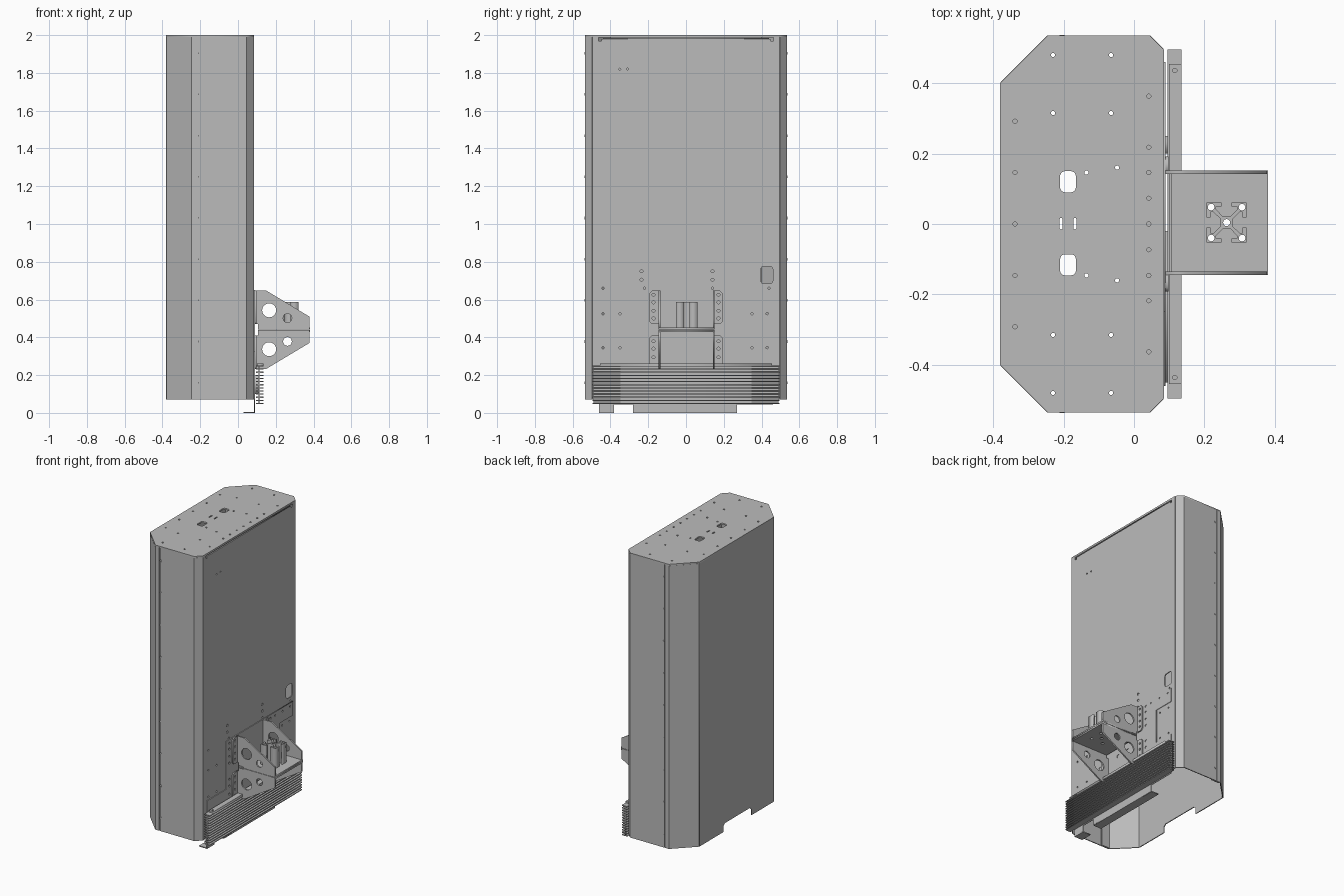
import bpy
import math
from mathutils import Matrix

cube = bpy.data.objects.get("Cube")
if cube:
    bpy.data.objects.remove(cube, do_unlink=True)

grey = bpy.data.materials.new("sheet metal grey")
grey.use_nodes = True
COLOUR = (0.5, 0.5, 0.5, 1)
grey.diffuse_color = COLOUR
grey.node_tree.nodes["Principled BSDF"].inputs["Base Color"].default_value = COLOUR

# Local axes of a plate: across, up, through
PLANES = {
    "xy": ((1, 0, 0), (0, 1, 0), (0, 0, 1)),
    "yz": ((0, 1, 0), (0, 0, 1), (1, 0, 0)),
    "xz": ((1, 0, 0), (0, 0, 1), (0, -1, 0)),
}


def plate(name, plane, lo, hi, outline, holes=()):
    """Flat sheet with holes, extruded from lo to hi along its normal axis."""
    curve = bpy.data.curves.new(name, "CURVE")
    curve.dimensions = "2D"
    curve.fill_mode = "BOTH"
    curve.extrude = (hi - lo) / 2
    for loop in [outline, *holes]:
        spline = curve.splines.new("POLY")
        spline.points.add(len(loop) - 1)
        for point, (u, v) in zip(spline.points, loop):
            point.co = (u, v, 0, 1)
        spline.use_cyclic_u = True
    temp = bpy.data.objects.new(name, curve)
    bpy.context.collection.objects.link(temp)
    graph = bpy.context.evaluated_depsgraph_get()
    mesh = bpy.data.meshes.new_from_object(temp.evaluated_get(graph))
    bpy.data.objects.remove(temp, do_unlink=True)
    a, b, n = PLANES[plane]
    mid = (lo + hi) / 2
    sign = -1 if plane == "xz" else 1
    rows = [(a[i], b[i], n[i], n[i] * mid * sign) for i in range(3)]
    mesh.transform(Matrix(rows + [(0, 0, 0, 1)]))
    mesh.materials.clear()
    mesh.materials.append(grey)
    obj = bpy.data.objects.new(name, mesh)
    bpy.context.collection.objects.link(obj)
    return obj


def rect(u0, u1, v0, v1):
    return [(u0, v0), (u1, v0), (u1, v1), (u0, v1)]


def circle(u, v, r=0.006, n=12):
    return [(u + r * math.cos(i * math.tau / n), v + r * math.sin(i * math.tau / n)) for i in range(n)]


def rounded(u0, u1, v0, v1, r):
    pts = []
    for k, (u, v) in enumerate(rect(u0 + r, u1 - r, v0 + r, v1 - r)):
        for s in range(5):
            t = math.pi + (k + s / 4) * math.pi / 2
            pts.append((u + r * math.cos(t), v + r * math.sin(t)))
    return pts


def wall(name, path, z0, z1):
    """Folded sheet standing on an open path."""
    n = len(path)
    mesh = bpy.data.meshes.new(name)
    mesh.from_pydata([(x, y, z) for z in (z0, z1) for x, y in path], [],
                     [(i, i + 1, n + i + 1, n + i) for i in range(n - 1)])
    mesh.materials.append(grey)
    obj = bpy.data.objects.new(name, mesh)
    bpy.context.collection.objects.link(obj)
    mod = obj.modifiers.new("thickness", "SOLIDIFY")
    mod.thickness = 0.006
    mod.offset = 0
    mod.use_even_offset = True


# Cabinet shell: folded sides, open underneath
BOTTOM, TOP = 0.07, 1.99
for s, side in ((-1, "right"), (1, "left")):
    wall(f"front_corner_{side}", [(-0.212, s * 0.532), (0.045, s * 0.532), (0.082, s * 0.495)], BOTTOM, TOP)
    wall(f"back_corner_{side}", [(-0.377, s * 0.4), (-0.245, s * 0.532), (-0.217, s * 0.532)], BOTTOM, TOP)
    plate(f"seam_strip_{side}", "xz", *sorted((s * 0.521, s * 0.528)), rect(-0.24, -0.18, BOTTOM, TOP))
    for i in range(9):
        z = 0.16 + 0.218 * i
        plate(f"seam_screw_{side}", "xz", *sorted((s * 0.534, s * 0.537)), circle(-0.205, z, 0.007))

# Back wall with a cable notch in the lower edge
plate("back_wall", "yz", -0.38, -0.374,
      [(-0.4, BOTTOM), (-0.16, BOTTOM), (-0.16, 0.11), (-0.145, 0.125), (0.125, 0.125),
       (0.14, 0.11), (0.14, BOTTOM), (0.4, BOTTOM), (0.4, TOP), (-0.4, TOP)])

# Mounting face with its slit, access hole and screw holes
slit = [(-0.462, 1.968), (-0.448, 1.968), (-0.448, 1.98), (0.448, 1.98),
        (0.448, 1.968), (0.462, 1.968), (0.462, 1.987), (-0.462, 1.987)]
face_holes = [slit, rounded(0.395, 0.46, 0.685, 0.775, 0.016)]
face_holes += [circle(y, 1.82, 0.005) for y in (-0.35, -0.31)]
face_holes += [circle(y, z, 0.008) for y in (-0.235, 0.14) for z in (0.705, 0.75)]
face_holes += [circle(y, z) for y in (-0.44, -0.35, 0.35, 0.43) for z in (0.345, 0.525)]
face_holes += [circle(y, 0.66) for y in (-0.44, -0.22, 0.14, 0.44)]
plate("mounting_face", "yz", 0.079, 0.085, rect(-0.495, 0.495, BOTTOM, 1.992), face_holes)

# Lid with cable openings, and ledges below its edge screws
lid_holes = [rounded(-0.21, -0.165, y, y + 0.06, 0.014) for y in (0.09, -0.146)]
lid_holes += [rounded(x - 0.004, x + 0.004, -0.015, 0.017, 0.003) for x in (-0.207, -0.168)]
for s in (-1, 1):
    lid_holes += [circle(x, s * y) for x in (-0.23, -0.065) for y in (0.315, 0.48)]
    lid_holes += [circle(-0.135, s * 0.146), circle(-0.048, s * 0.16)]
    lid_holes += [circle(0.042, s * y) for y in (0.073, 0.146, 0.218, 0.363)]
    lid_holes += [circle(-0.338, s * y) for y in (0.146, 0.292)]
lid_holes += [circle(x, 0) for x in (0.042, -0.338)]
plate("lid", "xy", 1.99, 2.0,
      [(-0.38, -0.4), (-0.245, -0.535), (0.045, -0.535), (0.085, -0.495),
       (0.085, 0.495), (0.045, 0.535), (-0.245, 0.535), (-0.38, 0.4)], lid_holes)
plate("lid_ledge_front", "xy", 1.978, 1.986, rect(0.015, 0.079, -0.44, 0.44))
plate("lid_ledge_back", "xy", 1.978, 1.986, rect(-0.376, -0.31, -0.39, 0.39))

# Adapter sheet on the mounting face, with bent feet below
adapter = [(-0.46, 0), (-0.38, 0), (-0.38, 0.045), (-0.28, 0.045), (-0.28, 0), (0.27, 0),
           (0.27, 0.045), (0.46, 0.045), (0.46, 0.325), (0.32, 0.325), (0.32, 0.555),
           (0.46, 0.555), (0.46, 0.65), (-0.25, 0.65), (-0.25, 0.325), (-0.46, 0.325)]
adapter_holes = [circle(s * 0.22, z, 0.008) for s in (-1, 1)
                 for z in (0.28, 0.335, 0.38, 0.49, 0.535, 0.585, 0.625)]
adapter_holes += [rounded(s * 0.045 - 0.012, s * 0.045 + 0.012, 0.38, 0.4, 0.008) for s in (-1, 1)]
adapter_holes += [circle(y, 0.625) for y in (0.27, 0.35, 0.43)]
plate("adapter_sheet", "yz", 0.0855, 0.09, adapter, adapter_holes)
plate("long_foot", "xy", 0, 0.006, rect(0.03, 0.09, -0.28, 0.27))
plate("short_foot", "xy", 0, 0.006, rect(0.03, 0.09, -0.46, -0.38))

# Stacked fin block across the lower edge
FINS, PITCH = 13, 0.0165
for i in range(FINS):
    z = 0.047 + i * PITCH
    plate("fin", "xy", z, z + 0.006, rect(0.095, 0.135, -0.495, 0.495))
plate("fin_spine", "yz", 0.108, 0.115, rect(-0.49, 0.49, 0.047, 0.25))
plate("fin_cap", "xy", 0.251, 0.262, rect(0.1, 0.135, -0.455, 0.455),
      [circle(0.116, s * 0.436) for s in (-1, 1)])
for y0, y1 in ((-0.45, -0.02), (0.2, 0.25)):
    plate("fin_standoff", "yz", 0.089, 0.109, rect(y0, y1, 0.1, 0.2))

# Gusseted brackets: an upper one and its mirror image below
MID = 0.44
CX, CY, HALF = 0.263, 0.004, 0.057
bolt_holes = [circle(CX, CY, 0.01)]
bolt_holes += [circle(CX + a * 0.77 * HALF, CY + b * 0.77 * HALF, 0.0095) for a in (-1, 1) for b in (-1, 1)]
gusset = [(0.09, 0.03), (0.106, 0.03), (0.106, 0.002), (0.378, 0.002), (0.378, 0.07), (0.15, 0.207), (0.09, 0.207)]
for s, level in ((1, "upper"), (-1, "lower")):
    def flip(loop):
        return [(u, MID + s * v) for u, v in loop]

    for y in (-0.145, 0.142):
        plate(f"{level}_gusset", "xz", y, y + 0.01, flip(gusset),
              [flip(circle(0.165, 0.103, 0.037, 28)), flip(circle(0.262, 0.062, 0.023, 24))])
    for side in (-1, 1):
        tab = [(0.142, 0.03), (0.18, 0.03), (0.192, 0.042), (0.192, 0.195), (0.18, 0.207), (0.142, 0.207)]
        tab_holes = [circle(0.172, v, 0.008) for v in (0.06, 0.1, 0.145, 0.185)]
        plate(f"{level}_tab", "yz", 0.09, 0.098, [(side * u, v) for u, v in flip(tab)],
              [[(side * u, v) for u, v in flip(h)] for h in tab_holes])
    plate(f"{level}_shelf", "xy", *sorted((MID + s * 0.001, MID + s * 0.011)),
          rect(0.106, 0.38, -0.145, 0.152), bolt_holes)

# Slotted post standing on the shelf
slot = [(1, -1), (1, -0.25), (0.8, -0.25), (0.8, -0.52), (0.65, -0.52), (0.3, -0.18)]
slot += [(u, -v) for u, v in reversed(slot[1:])]
post = []
for k in range(4):
    c, d = (1, 0, -1, 0)[k], (0, 1, 0, -1)[k]
    post += [(CX + HALF * (c * u - d * v), CY + HALF * (d * u + c * v)) for u, v in slot]
plate("slotted_post", "xy", MID + 0.011, 0.587, post, bolt_holes)
